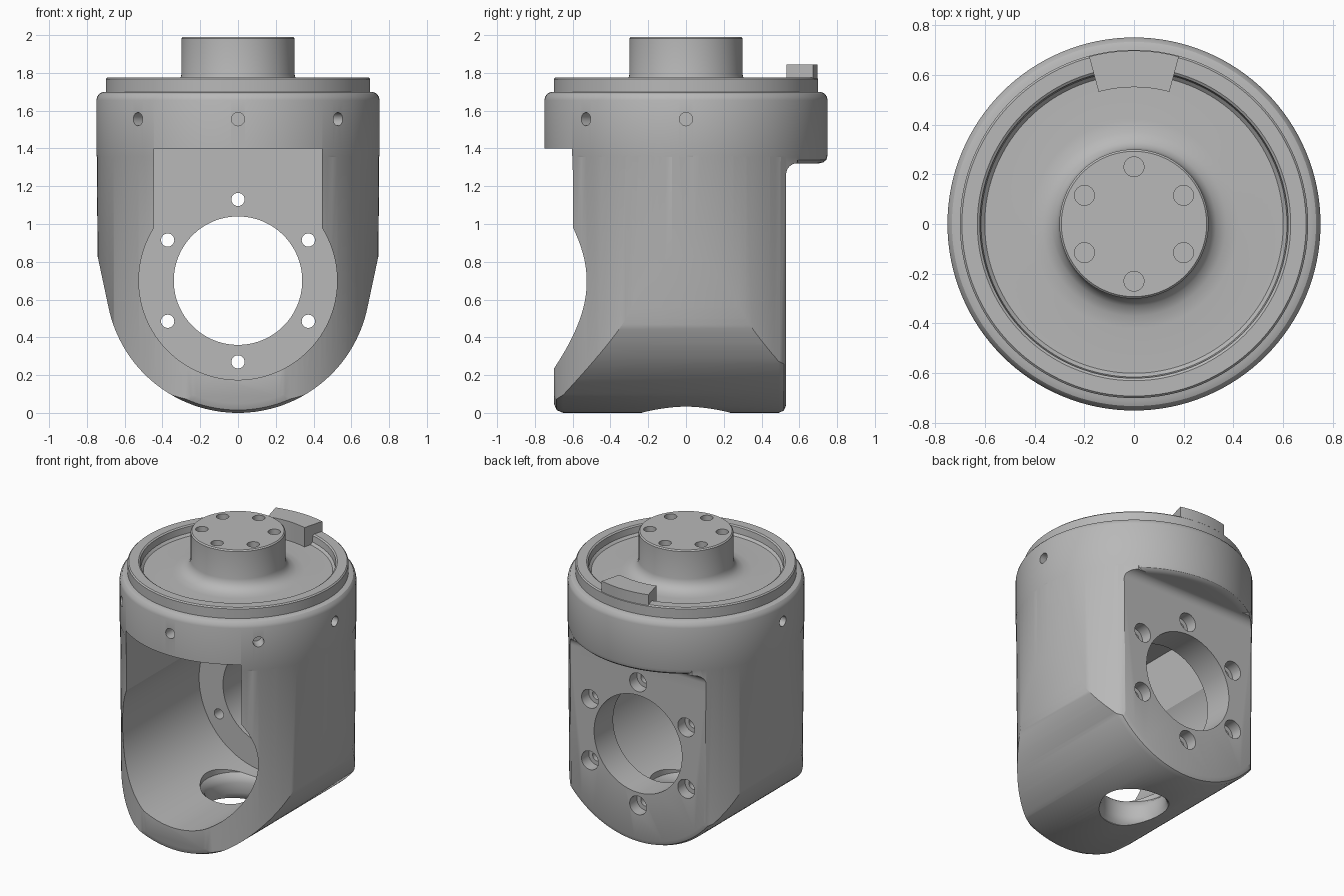
import bpy, bmesh, math
from mathutils import Vector

if "Cube" in bpy.data.objects:
    bpy.data.objects.remove(bpy.data.objects["Cube"])

grey = bpy.data.materials.new("satin grey")
grey.use_nodes = True
COLOR = (0.48, 0.48, 0.48, 1)
grey.diffuse_color = COLOR
grey.node_tree.nodes["Principled BSDF"].inputs["Base Color"].default_value = COLOR


def loft(name, rings):
    """Closed solid skinned through rings with equal point counts."""
    bm = bmesh.new()
    loops = [[bm.verts.new(p) for p in ring] for ring in rings]
    n = len(loops[0])
    for a, b in zip(loops, loops[1:]):
        for i in range(n):
            j = (i + 1) % n
            bm.faces.new((a[i], a[j], b[j], b[i]))
    bm.faces.new(loops[0])
    bm.faces.new(loops[-1])
    bmesh.ops.recalc_face_normals(bm, faces=bm.faces)
    mesh = bpy.data.meshes.new(name)
    bm.to_mesh(mesh)
    bm.free()
    mesh.materials.append(grey)
    obj = bpy.data.objects.new(name, mesh)
    bpy.context.collection.objects.link(obj)
    return obj


def lathe(name, profile, origin=(0, 0, 0), axis=(0, 0, 1), n=128):
    """Turned solid from (radius, distance along axis) pairs."""
    turn = Vector(axis).to_track_quat("Z", "Y")
    rings = []
    for r, t in profile:
        rings.append([Vector(origin) + turn @ Vector((
            r * math.cos(math.tau * i / n), r * math.sin(math.tau * i / n), t))
            for i in range(n)])
    return loft(name, rings)


def combine(obj, other, operation):
    mod = obj.modifiers.new("shape", "BOOLEAN")
    mod.operation = operation
    mod.solver = "EXACT"
    mod.object = other
    bpy.context.view_layer.update()
    result = obj.evaluated_get(bpy.context.evaluated_depsgraph_get())
    mesh = bpy.data.meshes.new_from_object(result)
    obj.modifiers.clear()
    obj.data = mesh
    bpy.data.objects.remove(other)


def cut(obj, other):
    combine(obj, other, "DIFFERENCE")


def u_ring(y, radius, centre, start, side_top):
    """U outline: round bottom between two sides; start is the arc's end angle."""
    steps = 64
    pts = [Vector((-side_top[0], y, side_top[1]))]
    for i in range(steps + 1):
        a = math.radians(180 - start + (180 + 2 * start) * i / steps)
        pts.append(Vector((radius * math.cos(a), y, centre + radius * math.sin(a))))
    pts.append(Vector((side_top[0], y, side_top[1])))
    return pts


AXIS_Z = 0.70

# Lower housing: round-bottomed block with softened ends
ends = [(-0.70, 0.05), (-0.685, 0.015), (-0.65, 0), (0.49, 0), (0.518, 0.012), (0.53, 0.04)]
housing = loft("housing", [
    u_ring(y, 0.70 - inset, AXIS_Z, -12, (0.875 - inset, 1.45)) for y, inset in ends])

# Concave fillet beneath the back of the collar
fillet = [(0.40, 1.40), (0.40, 1.20), (0.53, 1.20)]
for i in range(9):
    a = math.radians(180 - 90 * i / 8)
    fillet.append((0.59 + 0.06 * math.cos(a), 1.262 + 0.06 * math.sin(a)))
fillet.append((0.59, 1.40))
combine(housing, loft("fillet", [[(x, y, z) for y, z in fillet] for x in (-0.7, 0.7)]), "UNION")

# Trim to the slightly tapered round body, then add the collar
combine(housing, lathe("round_trim", [(0.738, -0.1), (0.748, 1.5)]), "INTERSECT")
collar = lathe("collar", [
    (0.70, 1.32), (0.728, 1.327), (0.743, 1.34), (0.75, 1.365), (0.75, 1.655),
    (0.745, 1.675), (0.732, 1.692), (0.71, 1.70)])
combine(housing, collar, "UNION")

# Front cavity: round chamber plus straight-sided slot
cut(housing, lathe("chamber", [(0.525, 0), (0.525, 1.4)], (0, 0.32, AXIS_Z), (0, -1, 0)))
slot = [(-0.445, AXIS_Z), (0.445, AXIS_Z), (0.445, 1.40), (-0.445, 1.40)]
cut(housing, loft("slot", [[(x, y, z) for x, z in slot] for y in (-1, 0.32)]))

# Rear bore with six counterbored bolt holes
cut(housing, lathe("bore", [(0.34, 0), (0.34, 0.6)], (0, 0.2, AXIS_Z), (0, 1, 0)))
for k in range(6):
    a = math.radians(30 + 60 * k)
    spot = (0.43 * math.cos(a), 0.2, AXIS_Z + 0.43 * math.sin(a))
    cut(housing, lathe("bolt_hole", [(0.035, 0), (0.035, 0.25), (0.065, 0.25), (0.065, 0.5)],
                       spot, (0, 1, 0), 32))

# Drain hole through the bottom, flared at both mouths
cut(housing, lathe("drain", [(0.24, -0.05), (0.235, 0.005), (0.215, 0.025), (0.205, 0.06),
                             (0.205, 0.13), (0.215, 0.165), (0.24, 0.19), (0.24, 0.3)], n=64))

# Set-screw holes around the front half of the collar
for k in range(5):
    a = math.radians(180 + 45 * k)
    out = Vector((math.cos(a), math.sin(a), 0))
    cut(housing, lathe("set_screw", [(0.035, 0), (0.035, 0.2)],
                       out * 0.66 + Vector((0, 0, 1.555)), out, 32))

# Top flange: rim, recessed floor and central hub
flange = lathe("top_flange", [
    (0.70, 1.66), (0.70, 1.767), (0.692, 1.775), (0.63, 1.775), (0.62, 1.768),
    (0.615, 1.725), (0.60, 1.71), (0.42, 1.71), (0.37, 1.715), (0.33, 1.733),
    (0.308, 1.76), (0.30, 1.79), (0.30, 1.982), (0.292, 1.99)])
for k in range(6):
    a = math.radians(30 + 60 * k)
    cut(flange, lathe("hub_hole", [(0.04, 0), (0.04, 0.2)],
                      (0.23 * math.cos(a), 0.23 * math.sin(a), 1.91), n=32))

# Locating tab on the back of the rim
arc = [math.radians(75 + 30 * i / 16) for i in range(17)]
edge = [(0.55, a) for a in arc] + [(0.697, a) for a in reversed(arc)]
tab = loft("locating_tab", [
    [(r * math.cos(a), r * math.sin(a), z) for r, a in edge] for z in (1.70, 1.845)])

for obj in (housing, flange, tab):
    bpy.ops.object.select_all(action="DESELECT")
    obj.select_set(True)
    bpy.context.view_layer.objects.active = obj
    bpy.ops.object.shade_smooth_by_angle(angle=math.radians(32))
